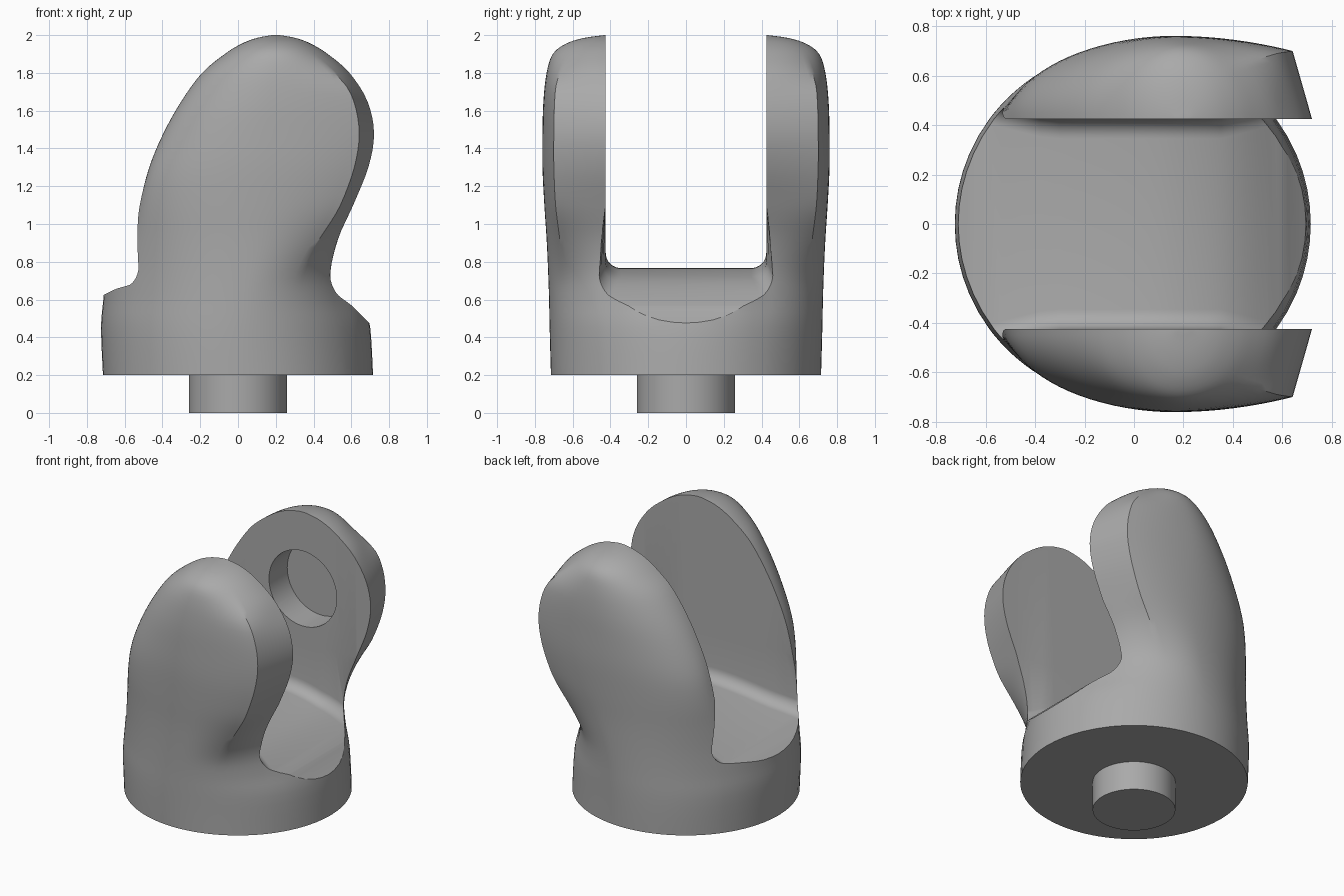
import bpy, bmesh
from math import sin, cos, pi, sqrt, asin
from mathutils import Matrix

cube = bpy.data.objects.get("Cube")
if cube:
    bpy.data.objects.remove(cube, do_unlink=True)

grey = bpy.data.materials.new("plain grey")
grey.use_nodes = True
COLOUR = (0.4, 0.4, 0.4, 1)
grey.diffuse_color = COLOUR
grey.node_tree.nodes["Principled BSDF"].inputs["Base Color"].default_value = COLOUR

GAP = 0.425   # half width of the slot
R = 0.715     # radius of the round base


def make_object(name, bm):
    bmesh.ops.recalc_face_normals(bm, faces=bm.faces)
    mesh = bpy.data.meshes.new(name)
    bm.to_mesh(mesh)
    bm.free()
    mesh.materials.append(grey)
    obj = bpy.data.objects.new(name, mesh)
    bpy.context.collection.objects.link(obj)
    return obj


def smooth_shade(obj, angle):
    bpy.ops.object.select_all(action="DESELECT")
    obj.select_set(True)
    bpy.context.view_layer.objects.active = obj
    bpy.ops.object.shade_smooth_by_angle(angle=angle)


def loft(name, rings):
    """Skin a list of closed rings and cap both ends."""
    bm = bmesh.new()
    rows = [[bm.verts.new(p) for p in ring] for ring in rings]
    n = len(rows[0])
    for a, b in zip(rows, rows[1:]):
        for i in range(n):
            j = (i + 1) % n
            bm.faces.new((a[i], a[j], b[j], b[i]))
    bm.faces.new(rows[0])
    bm.faces.new(rows[-1])
    return make_object(name, bm)


def cylinder(name, radius, depth, matrix):
    bm = bmesh.new()
    bmesh.ops.create_cone(bm, cap_ends=True, segments=64, radius1=radius,
                          radius2=radius, depth=depth, matrix=matrix)
    return make_object(name, bm)


def spline(rows, steps):
    """Smooth curve through rows of values."""
    out = []
    pts = [rows[0]] + rows + [rows[-1]]
    for a, b, c, d in zip(pts, pts[1:], pts[2:], pts[3:]):
        for k in range(steps):
            t = k / steps
            out.append([q + t * (r - p) / 2 + t * t * (2 * p - 5 * q + 4 * r - s) / 2
                        + t ** 3 * (3 * q - p - 3 * r + s) / 2
                        for p, q, r, s in zip(a, b, c, d)])
    return out + [rows[-1]]


def ramp(lo, hi, v):
    t = min(1, max(0, (v - lo) / (hi - lo)))
    return t * t * (3 - 2 * t)


def round_corner(t, start):
    a = start + (pi / 2 - start) * t
    return cos(a) / cos(start), (sin(a) - sin(start)) / (1 - sin(start))


def bevelled_corner(t):
    if t <= 0.5:
        return 1 - 0.28 * t, 1.64 * t
    s = 2 - 2 * t
    return 0.86 * s, 1 - 0.18 * s * s


# Fork body: height, left edge, right edge and half depth of each section
sections = [
    (0.2, -0.575, 0.575, 0.715), (0.45, -0.585, 0.56, 0.722),
    (0.6, -0.573, 0.525, 0.725), (0.75, -0.56, 0.505, 0.73),
    (0.92, -0.545, 0.535, 0.738), (1.1, -0.52, 0.61, 0.75),
    (1.3, -0.47, 0.69, 0.76), (1.48, -0.395, 0.72, 0.76),
    (1.65, -0.3, 0.685, 0.755), (1.8, -0.19, 0.59, 0.738),
    (1.9, -0.07, 0.475, 0.705), (1.955, 0.02, 0.385, 0.635),
    (1.985, 0.1, 0.305, 0.54), (2.0, 0.18, 0.22, 0.43)]
QUARTER, MIDDLE = 20, 12


def body_ring(z, left, right, depth):
    cx = 0.16 * ramp(0.3, 1.3, z) + 0.04 * ramp(1.5, 2, z)
    start = asin(GAP / R) * (1 - ramp(0.5, 1.3, z))
    bevel = ramp(0.65, 1.15, z) * (1 - ramp(1.7, 1.93, z))
    half = []
    for i in range(QUARTER + 1):
        t = i / QUARTER
        u, v = round_corner(t, start)
        p, q = bevelled_corner(t)
        u, v = u + (p - u) * bevel, v + (q - v) * bevel
        half.append((cx + (right - cx) * u, GAP + (depth - GAP) * v))
    for i in reversed(range(QUARTER)):
        u, v = round_corner(i / QUARTER, start)
        half.append((cx + (left - cx) * u, GAP + (depth - GAP) * v))
    ys = [GAP * (1 - 2 * i / MIDDLE) for i in range(1, MIDDLE)]
    bulge = [sqrt(R * R - y * y) - sqrt(R * R - GAP * GAP) for y in ys]
    ring = half + [(left - b, y) for b, y in zip(bulge, ys)]
    ring += [(x, -y) for x, y in reversed(half)]
    ring += [(right + b, -y) for b, y in zip(bulge, ys)]
    return [(x, y, z) for x, y in ring]


body = loft("fork_body", [body_ring(*row) for row in spline(sections, 4)])

# Slot cutter: domed floor, rounded lower corners, walls flared at the ends
floor = [(-1, 0.48), (-0.72, 0.62), (-0.6, 0.67), (-0.3, 0.735), (0, 0.765),
         (0.2, 0.757), (0.4, 0.7), (0.58, 0.585), (0.66, 0.51), (0.9, 0.28)]


def slot_ring(x, z):
    wall = GAP + 0.25 * min(0.25, max(0, abs(x) - 0.35))
    fillet = 0.08
    half = []
    for i in range(9):
        a = pi / 2 * i / 8
        half.append((wall - fillet + fillet * sin(a), z + fillet - fillet * cos(a)))
    half += [(GAP, 1.1), (GAP, 2.3)]
    return [(x, y, h) for y, h in half] + [(x, -y, h) for y, h in reversed(half)]


slot = loft("slot_cutter", [slot_ring(x, z) for x, z in spline(floor, 4)])

# Blind pin hole in the inner face of the back arm
hole = cylinder("hole_cutter", 0.26, 0.3,
                Matrix.Translation((0.2, 0.475, 1.47)) @ Matrix.Rotation(pi / 2, 4, "X"))

for cutter in (slot, hole):
    cutter.hide_render = True
    mod = body.modifiers.new(cutter.name, "BOOLEAN")
    mod.operation = "DIFFERENCE"
    mod.solver = "EXACT"
    mod.object = cutter

# Bake the cuts, then drop the cutters
graph = bpy.context.evaluated_depsgraph_get()
cut_mesh = bpy.data.meshes.new_from_object(body.evaluated_get(graph))
body.modifiers.clear()
body.data = cut_mesh
for cutter in (slot, hole):
    bpy.data.objects.remove(cutter, do_unlink=True)
smooth_shade(body, 0.5)

# Round mounting peg under the base
peg = cylinder("mounting_peg", 0.26, 0.2, Matrix.Translation((0, 0, 0.1)))
smooth_shade(peg, 0.5)
